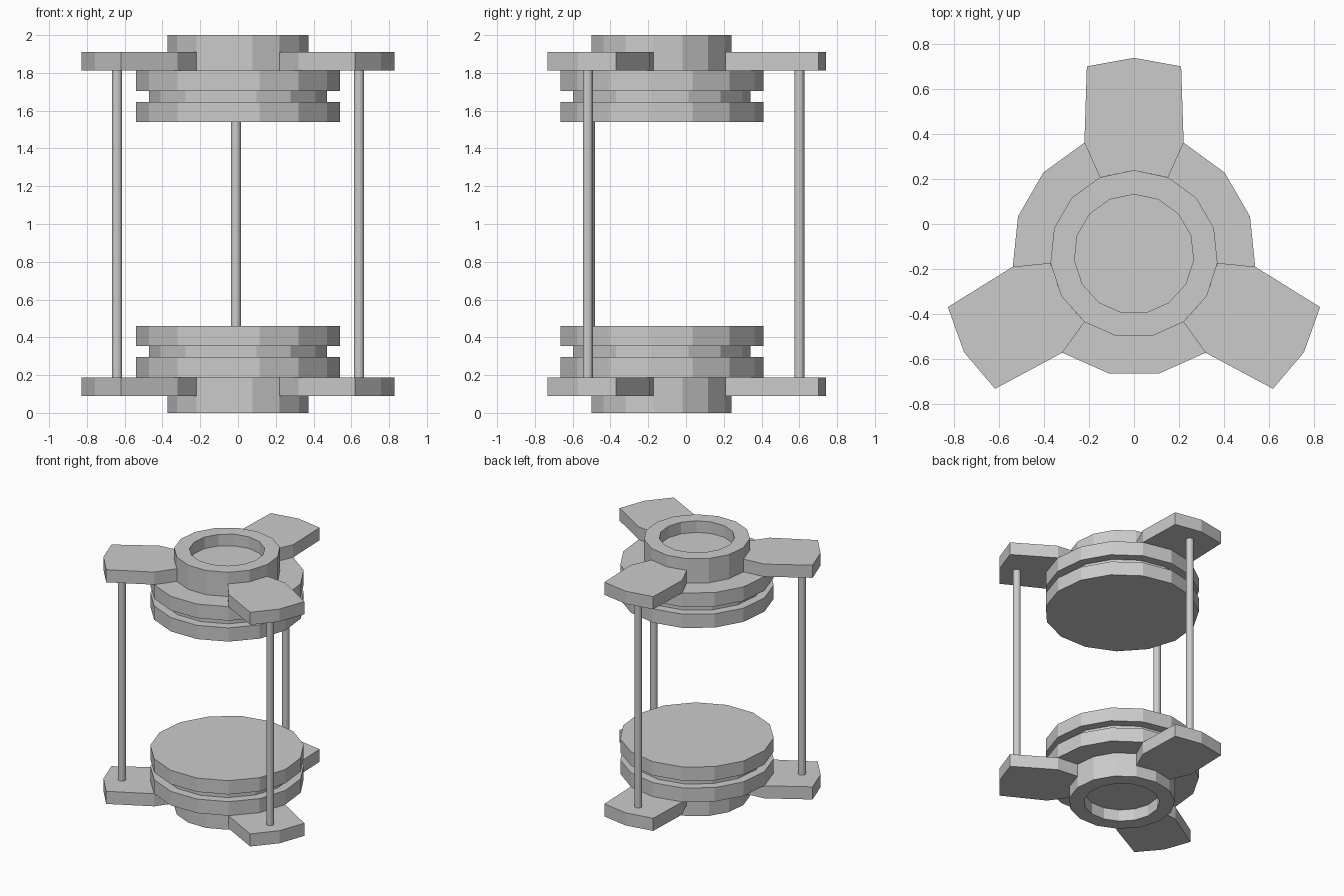
import bpy, bmesh
from math import sin, cos, radians, tau
from mathutils import Matrix, Vector

if "Cube" in bpy.data.objects:
    bpy.data.objects.remove(bpy.data.objects["Cube"])

SIDES = 15
CY = -0.134  # hub axis position in y


def finish(bm, name):
    bmesh.ops.recalc_face_normals(bm, faces=bm.faces)
    mesh = bpy.data.meshes.new(name)
    bm.to_mesh(mesh)
    bm.free()
    obj = bpy.data.objects.new(name, mesh)
    bpy.context.collection.objects.link(obj)


def flip_z(bm, top):
    # mirror the part about mid height for the top end
    if top:
        for v in bm.verts:
            v.co.z = 2 - v.co.z


def lathe(name, profile, top):
    bm = bmesh.new()
    rings = []
    for r, z in profile:
        if r == 0:
            rings.append([bm.verts.new((0, CY, z))] * SIDES)
        else:
            rings.append([bm.verts.new((r * sin(tau * i / SIDES),
                                        CY + r * cos(tau * i / SIDES), z))
                          for i in range(SIDES)])
    for a, b in zip(rings, rings[1:]):
        for i in range(SIDES):
            j = (i + 1) % SIDES
            bm.faces.new(list(dict.fromkeys((a[i], a[j], b[j], b[i]))))
    bmesh.ops.dissolve_limit(bm, angle_limit=0.01, verts=bm.verts, edges=bm.edges)
    flip_z(bm, top)
    finish(bm, name)


def arm(name, angle, top):
    half = [(0.152, 0.342), (0.221, 0.496), (0.21, 0.836)]
    outline = half + [(0, 0.874)] + [(-x, y) for x, y in reversed(half)] + [(0, 0.374)]
    bm = bmesh.new()
    face = bm.faces.new([bm.verts.new((x, y, 0.09)) for x, y in outline])
    ext = bmesh.ops.extrude_face_region(bm, geom=[face], use_keep_orig=True)
    verts = [g for g in ext["geom"] if isinstance(g, bmesh.types.BMVert)]
    bmesh.ops.translate(bm, verts=verts, vec=(0, 0, 0.098))
    turn = Matrix.Translation((0, CY, 0)) @ Matrix.Rotation(radians(angle), 4, "Z")
    bmesh.ops.transform(bm, matrix=turn, verts=bm.verts)
    flip_z(bm, top)
    finish(bm, name)


# Recessed hub and grooved disc, from socket floor round to the inner face
end_profile = [(0, 0.09), (0.266, 0.09), (0.266, 0), (0.374, 0), (0.374, 0.188),
               (0.543, 0.188), (0.543, 0.297), (0.475, 0.297), (0.475, 0.353),
               (0.543, 0.353), (0.543, 0.46), (0, 0.46)]

for end in ("bottom", "top"):
    lathe(end + "_hub_and_disc", end_profile, end == "top")
    for k in range(3):
        arm(f"{end}_arm_{k + 1}", 120 * k, end == "top")

# Thin rods joining the arms
for k, (x, y) in enumerate([(-0.01, 0.60), (-0.64, -0.51), (0.64, -0.52)]):
    bm = bmesh.new()
    bmesh.ops.create_cone(bm, cap_ends=True, segments=SIDES, radius1=0.027,
                          radius2=0.027, depth=1.624,
                          matrix=Matrix.Translation(Vector((x, y, 1))))
    finish(bm, f"rod_{k + 1}")
